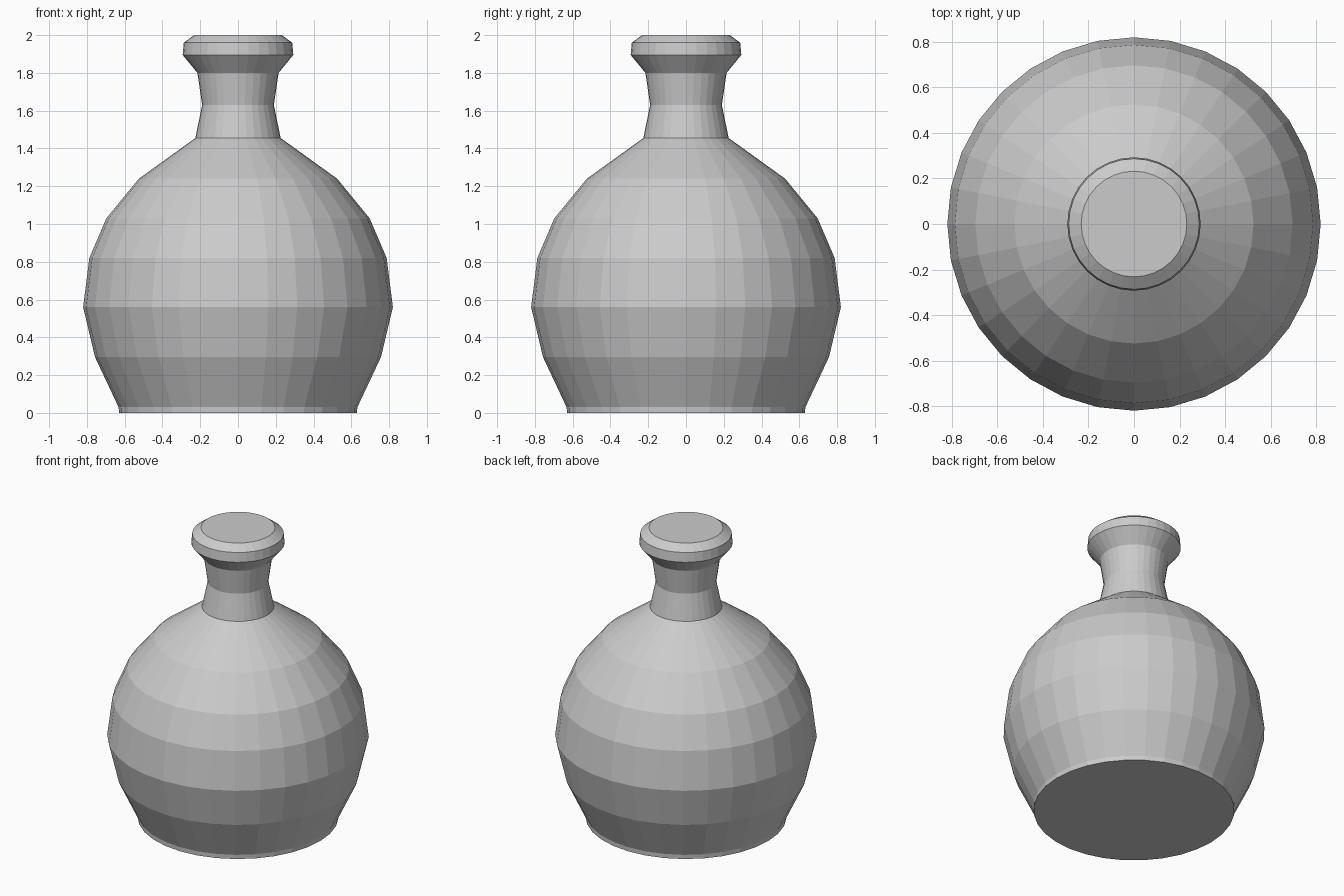
import bpy, bmesh
from math import cos, sin, tau

if "Cube" in bpy.data.objects:
    bpy.data.objects.remove(bpy.data.objects["Cube"])

SIDES = 32


def lathe(name, profile):
    """Revolve a (radius, z) profile around z, capped at both ends, flat faces."""
    bm = bmesh.new()
    rings = [[bm.verts.new((r * cos(tau * i / SIDES), r * sin(tau * i / SIDES), z))
              for i in range(SIDES)] for r, z in profile]
    for low, high in zip(rings, rings[1:]):
        for i in range(SIDES):
            j = (i + 1) % SIDES
            bm.faces.new((low[i], low[j], high[j], high[i]))
    bm.faces.new(rings[0][::-1])
    bm.faces.new(rings[-1])
    mesh = bpy.data.meshes.new(name)
    bm.to_mesh(mesh)
    bm.free()
    obj = bpy.data.objects.new(name, mesh)
    bpy.context.collection.objects.link(obj)
    return obj


# Foot, round belly, shoulder, waisted neck and flared lip in one profile
lathe("flask", [
    (0.63, 0.00), (0.632, 0.03),                              # foot
    (0.757, 0.295), (0.82, 0.56), (0.787, 0.82),              # belly
    (0.697, 1.03), (0.525, 1.24), (0.226, 1.455),             # shoulder
    (0.19, 1.63), (0.215, 1.80),                              # neck
    (0.293, 1.895), (0.287, 1.96), (0.232, 2.00),             # lip
])
